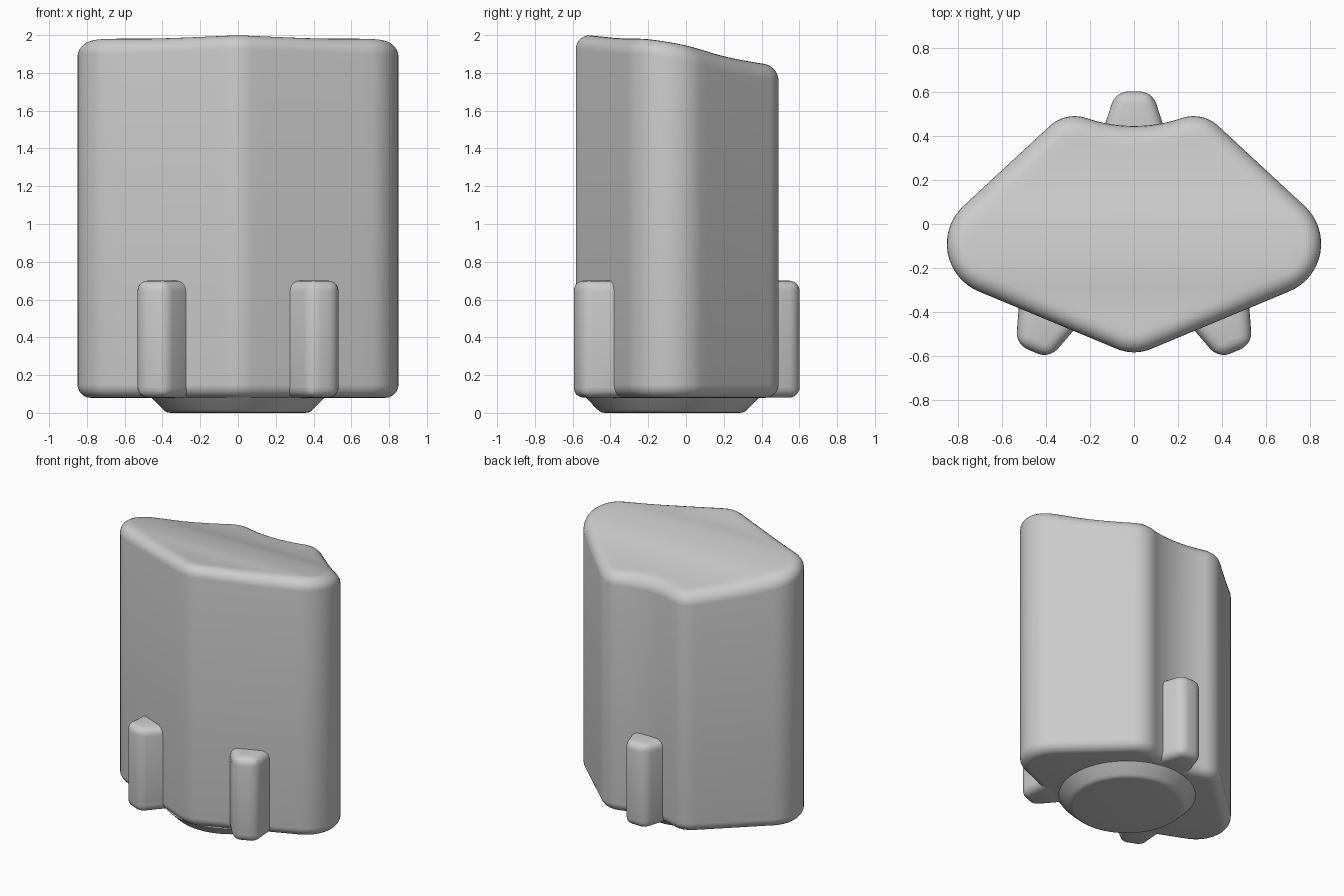
import bpy, bmesh, math
from mathutils import Vector, Matrix

if "Cube" in bpy.data.objects:
    bpy.data.objects.remove(bpy.data.objects["Cube"], do_unlink=True)

grey = bpy.data.materials.new("plain grey")
grey.use_nodes = True
COLOUR = (0.6, 0.6, 0.6, 1)
grey.diffuse_color = COLOUR
grey.node_tree.nodes["Principled BSDF"].inputs["Base Color"].default_value = COLOUR


def finish(name, bm, angle=40):
    bmesh.ops.recalc_face_normals(bm, faces=bm.faces)
    mesh = bpy.data.meshes.new(name)
    bm.to_mesh(mesh)
    bm.free()
    mesh.materials.append(grey)
    obj = bpy.data.objects.new(name, mesh)
    bpy.context.collection.objects.link(obj)
    bpy.ops.object.select_all(action="DESELECT")
    obj.select_set(True)
    bpy.context.view_layer.objects.active = obj
    bpy.ops.object.shade_smooth_by_angle(angle=math.radians(angle))
    return obj


def loft(bm, rings):
    """Skin closed rings of points and cap both ends."""
    loops = [[bm.verts.new(p) for p in ring] for ring in rings]
    n = len(loops[0])
    for a, b in zip(loops, loops[1:]):
        for i in range(n):
            j = (i + 1) % n
            bm.faces.new((a[i], a[j], b[j], b[i]))
    bm.faces.new(loops[0])
    bm.faces.new(loops[-1])


# Body outline: tangent arcs (centre, radius, start and end angle), right half
def arc(cx, cy, r, a0, a1, steps):
    sign = 1 if a1 > a0 else -1
    pts = []
    for k in range(steps + 1):
        a = math.radians(a0 + (a1 - a0) * k / steps)
        d = Vector((math.cos(a), math.sin(a)))
        pts.append((Vector((cx, cy)) + d * r, d * sign))
    return pts


def between(a, b, steps):
    return [(a[0].lerp(b[0], k / steps), a[1]) for k in range(1, steps)]


front = arc(0, -0.383, 0.2, -90, -67.4, 4)
side = arc(0.616, -0.09, 0.234, -67.4, 47.2, 16)
lobe = arc(0.27, 0.325, 0.165, 47.2, 108.9, 10)
hollow = arc(0, 1.113, 0.668, -71.1, -90, 8)
half = (front + between(front[-1], side[0], 10) + side
        + between(side[-1], lobe[0], 10) + lobe + hollow[1:])
mirrored = [(Vector((-p.x, p.y)), Vector((-n.x, n.y))) for p, n in half[-2:0:-1]]
outline = half + mirrored

# Height of the wavy top along y
WAVE = [(-0.7, 2.02), (-0.52, 2.0), (-0.35, 1.983), (-0.2, 1.978),
        (0, 1.945), (0.2, 1.888), (0.4, 1.85), (0.6, 1.83)]


def top_z(y):
    for i in range(len(WAVE) - 1):
        if y <= WAVE[i + 1][0] or i == len(WAVE) - 2:
            break
    (y0, z0), (y1, z1) = WAVE[i], WAVE[i + 1]

    def slope(k):
        a, b = WAVE[max(k - 1, 0)], WAVE[min(k + 1, len(WAVE) - 1)]
        return (b[1] - a[1]) / (b[0] - a[0])
    h = y1 - y0
    t = (y - y0) / h
    return ((2*t**3 - 3*t**2 + 1) * z0 + (t**3 - 2*t**2 + t) * h * slope(i)
            + (3*t**2 - 2*t**3) * z1 + (t**3 - t**2) * h * slope(i + 1))


# Main body: rounded bottom edge, straight wall, rounded top edge, wavy cap
STEPS = 6
R_LOW, R_TOP, BASE = 0.07, 0.08, 0.08
rings = []
for k in range(STEPS + 1):
    a = math.pi / 2 * k / STEPS
    inset = R_LOW * (1 - math.sin(a))
    rings.append([(*(p - n * inset), BASE + R_LOW * (1 - math.cos(a))) for p, n in outline])
for k in range(STEPS + 1):
    a = math.pi / 2 * k / STEPS
    ring = []
    for p, n in outline:
        q = p - n * R_TOP * (1 - math.cos(a))
        ring.append((q.x, q.y, top_z(q.y) - R_TOP * (1 - math.sin(a))))
    rings.append(ring)
centre = Vector((0, -0.05))
for k in range(1, 14):
    ring = []
    for p, n in outline:
        q = centre + (p - n * R_TOP - centre) * (1 - k / 13.5)
        ring.append((q.x, q.y, top_z(q.y)))
    rings.append(ring)
bm = bmesh.new()
loft(bm, rings)
finish("body", bm)

# Round foot with a sloping, softened rim
PROFILE = [(0.355, 0), (0.372, 0.002), (0.385, 0.008), (0.397, 0.018), (0.46, 0.082)]
bm = bmesh.new()
loft(bm, [[(r * math.cos(math.tau * i / 64), -0.072 + r * math.sin(math.tau * i / 64), z)
           for i in range(64)] for r, z in PROFILE])
finish("foot", bm)


# Tapered upright ribs, one per face
def rib(name, x, y, angle):
    bm = bmesh.new()
    section = [(-0.14, -0.18), (0.157, -0.083), (0.157, 0.083), (-0.14, 0.18)]
    loft(bm, [[(u, w, z) for u, w in section] for z in (0.081, 0.7)])
    bmesh.ops.bevel(bm, geom=bm.edges[:], offset=0.055, offset_type="OFFSET",
                    segments=5, profile=0.5, affect="EDGES")
    bm.transform(Matrix.Translation((x, y, 0)) @ Matrix.Rotation(math.radians(angle), 4, "Z"))
    finish(name, bm)


rib("back_rib", 0, 0.445, 90)
rib("left_front_rib", 0.4, -0.434, -67.4)
rib("right_front_rib", -0.4, -0.434, -112.6)
